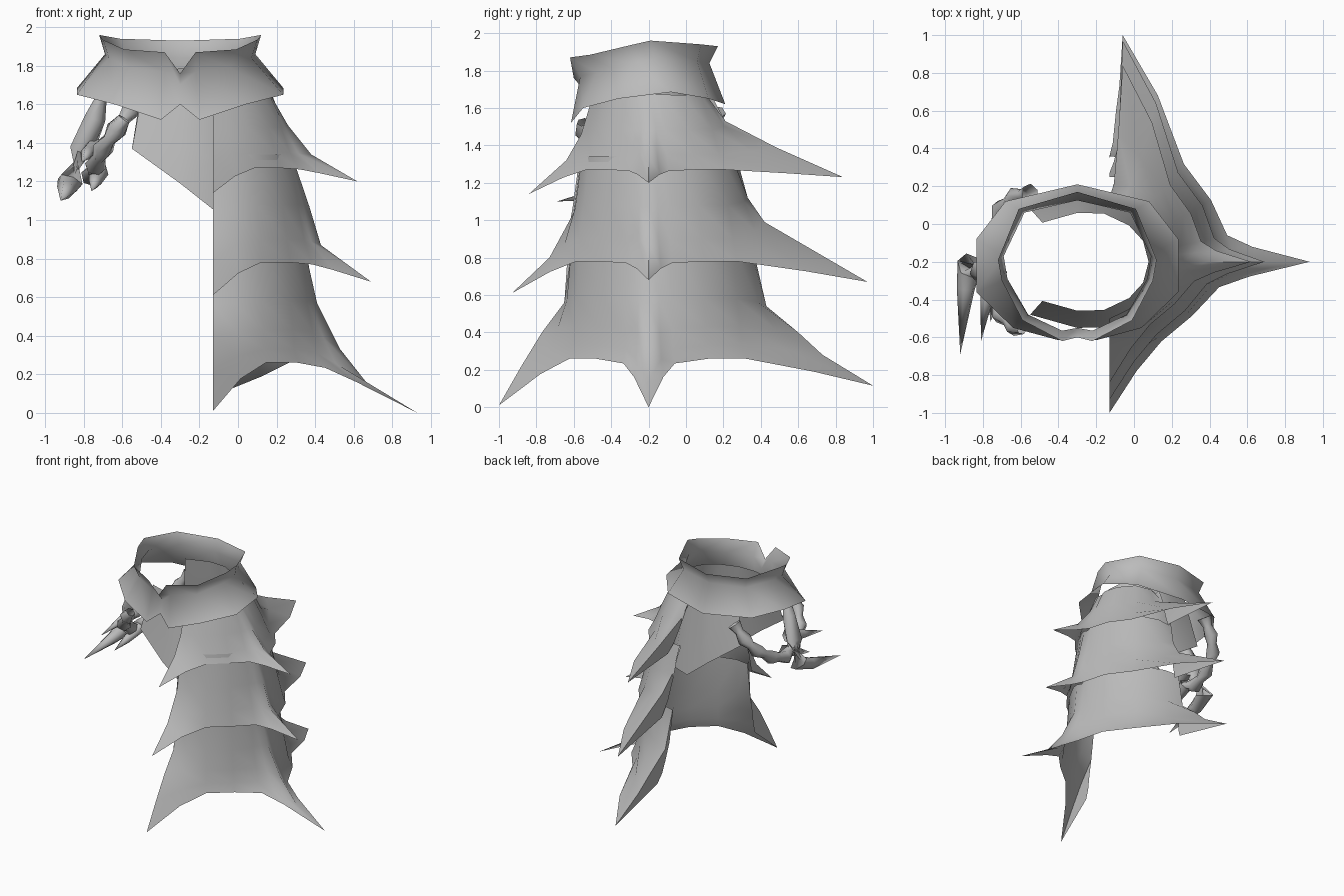
import bpy, bmesh
from math import sin, cos, radians, pi
from mathutils import Vector

if "Cube" in bpy.data.objects:
    bpy.data.objects.remove(bpy.data.objects["Cube"])

grey = bpy.data.materials.new("plain grey")
grey.use_nodes = True
colour = (0.5, 0.5, 0.5, 1)
grey.diffuse_color = colour
grey.node_tree.nodes["Principled BSDF"].inputs["Base Color"].default_value = colour

CY = -0.2     # mid plane of the cape
CX = -0.13    # line joining the two free edges of the cape
NECK = -0.3   # mid plane of the collar


def loft(name, rows, closed=False):
    """Skin a list of equally long point rows with smooth quads."""
    bm = bmesh.new()
    grid = [[bm.verts.new(p) for p in row] for row in rows]
    for a, b in zip(grid, grid[1:]):
        n = len(a)
        for i in range(n if closed else n - 1):
            j = (i + 1) % n
            bm.faces.new((a[i], b[i], b[j], a[j]))
    bmesh.ops.remove_doubles(bm, verts=bm.verts, dist=0.0005)
    bmesh.ops.recalc_face_normals(bm, faces=bm.faces)
    mesh = bpy.data.meshes.new(name)
    bm.to_mesh(mesh)
    bm.free()
    mesh.materials.append(grey)
    ob = bpy.data.objects.new(name, mesh)
    bpy.context.collection.objects.link(ob)
    bpy.ops.object.select_all(action='DESELECT')
    bpy.context.view_layer.objects.active = ob
    ob.select_set(True)
    bpy.ops.object.shade_smooth_by_angle(angle=radians(75))


def tube(name, path, radii, sides=6):
    """Sweep a polygon along a path with changing radius."""
    pts = [Vector(p) for p in path]
    rows = []
    for i, p in enumerate(pts):
        d = (pts[min(i + 1, len(pts) - 1)] - pts[max(i - 1, 0)]).normalized()
        u = d.cross(Vector((0.3, 0.2, 1))).normalized()
        v = d.cross(u)
        rows.append([p + radii[i] * (u * cos(2 * pi * k / sides) + v * sin(2 * pi * k / sides))
                     for k in range(sides)])
    loft(name, rows, True)


def cape_tier(name, right, back, left, valley):
    """Flared half tube with spikes at both free edges and at the middle."""
    # angle, nearest spike, share of the spike's profile;
    # the outermost columns fold back to close the side spikes
    columns = [(-90, right, .05), (-90, right, 1), (-76, right, .33), (-57, right, 0),
               (-33, right, 0), (-13, back, .1), (-6, back, .38), (0, back, 1),
               (6, back, .38), (13, back, .1), (33, left, 0), (57, left, 0),
               (78, left, .48), (90, left, 1), (90, left, .05)]
    rows = []
    for k, (vr, vz) in enumerate(valley):
        f = k / (len(valley) - 1)
        row = []
        for deg, spike, mix in columns:
            t = radians(deg)
            r = vr * (1 + 0.12 * sin(t)) * (1 - mix) + spike[k][0] * mix
            z = vz * (1 - mix) + spike[k][1] * mix
            lean = 0.07 * f * max(0, sin(t))
            row.append((CX + lean + r * cos(t), CY + r * sin(t), z))
        rows.append(row)
    loft(name, rows)


# Spiked cape tiers: profiles are (distance out, height) from top to tip
cape_tier("upper_cape_tier",
          right=[(.30, 1.66), (.36, 1.46), (.44, 1.32), (.64, 1.14)],
          back=[(.27, 1.68), (.39, 1.49), (.51, 1.34), (.75, 1.20)],
          left=[(.30, 1.66), (.41, 1.53), (.68, 1.39), (1.04, 1.23)],
          valley=[(.30, 1.67), (.37, 1.48), (.41, 1.35), (.44, 1.27)])
cape_tier("middle_cape_tier",
          right=[(.36, 1.34), (.40, 1.04), (.53, .80), (.73, .61)],
          back=[(.41, 1.32), (.50, 1.07), (.56, .87), (.82, .68)],
          left=[(.45, 1.32), (.53, 1.12), (.62, .99), (1.17, .67)],
          valley=[(.42, 1.34), (.46, 1.08), (.49, .90), (.51, .78)])
cape_tier("lower_cape_tier",
          right=[(.41, .85), (.45, .56), (.57, .40), (.68, .22), (.80, .01)],
          back=[(.47, .84), (.54, .57), (.66, .33), (.81, .14), (1.06, .0)],
          left=[(.56, .84), (.63, .54), (.80, .40), (.93, .28), (1.20, .115)],
          valley=[(.49, .86), (.51, .58), (.53, .43), (.54, .33), (.56, .26)])

# Inner vest: plan half outline with the height of its slanting hem
half = [(-.55, .28, 1.37), (-.3, .35, 1.19), (-.11, .345, 1.04),
        (.07, .26, 1.03), (.17, .15, 1.03), (.21, 0, 1.03)]
outline = half + [(x, -y, z) for x, y, z in reversed(half[:-1])]
vest = []
for f in (0, .25, .6, 1):
    s = .74 + .26 * f
    vest.append([(NECK + (x - NECK) * s, CY + y * s, (1.75 + .1 * y) * (1 - f) + z * f)
                 for x, y, z in outline])
loft("inner_vest", vest)

# Flared collar: half rings from the front notch to the back
rim = [(0, -.6, 1.76), (.08, -.62, 1.87), (.29, -.51, 1.885), (.4, -.3, 1.935),
       (.42, -.19, 1.96), (.31, .08, 1.94), (0, .17, 1.93)]
waist = [(0, -.55, 1.7), (.08, -.565, 1.77), (.26, -.48, 1.79), (.37, -.29, 1.84),
         (.39, -.17, 1.86), (.28, .06, 1.85), (0, .125, 1.84)]
hem = [(0, -.58, 1.6), (.1, -.615, 1.52), (.34, -.55, 1.6), (.535, -.36, 1.65),
       (.535, -.08, 1.685), (.38, .12, 1.65), (0, .21, 1.62)]


def ring(points):
    full = points + [(-x, y, z) for x, y, z in reversed(points[1:-1])]
    return [(NECK + x, y, z) for x, y, z in full]


loft("collar", [ring(rim), ring(waist), ring(hem)], True)

# Knotted cord looping across the open side
guide = [(-.55, .36, 1.58), (-.63, .34, 1.47), (-.7, .28, 1.37),
         (-.74, .15, 1.28), (-.76, 0, 1.23)]
guide += [(x, -y, z) for x, y, z in reversed(guide[:-1])]
cord, girth = [], []
for a, b in zip(guide, guide[1:]):
    for f in (0, .5):
        p = Vector(a).lerp(Vector(b), f)
        cord.append(p + Vector((0, CY, 0)))
        girth.append(.035 if f else .055)
tube("knotted_cord", cord, girth)

# Claws hanging from the cord
tube("large_claw", [(-.71, -.3, 1.63), (-.74, -.28, 1.53), (-.81, -.25, 1.36),
                    (-.87, -.22, 1.2), (-.89, -.34, 1.16), (-.92, -.69, 1.1)],
     [.03, .055, .065, .07, .05, 0])
tube("upper_claw", [(-.74, -.25, 1.38), (-.78, -.4, 1.35), (-.81, -.62, 1.3)], [.05, .035, 0])
tube("lower_claw", [(-.72, -.25, 1.25), (-.74, -.38, 1.2), (-.76, -.52, 1.15)], [.05, .035, 0])
